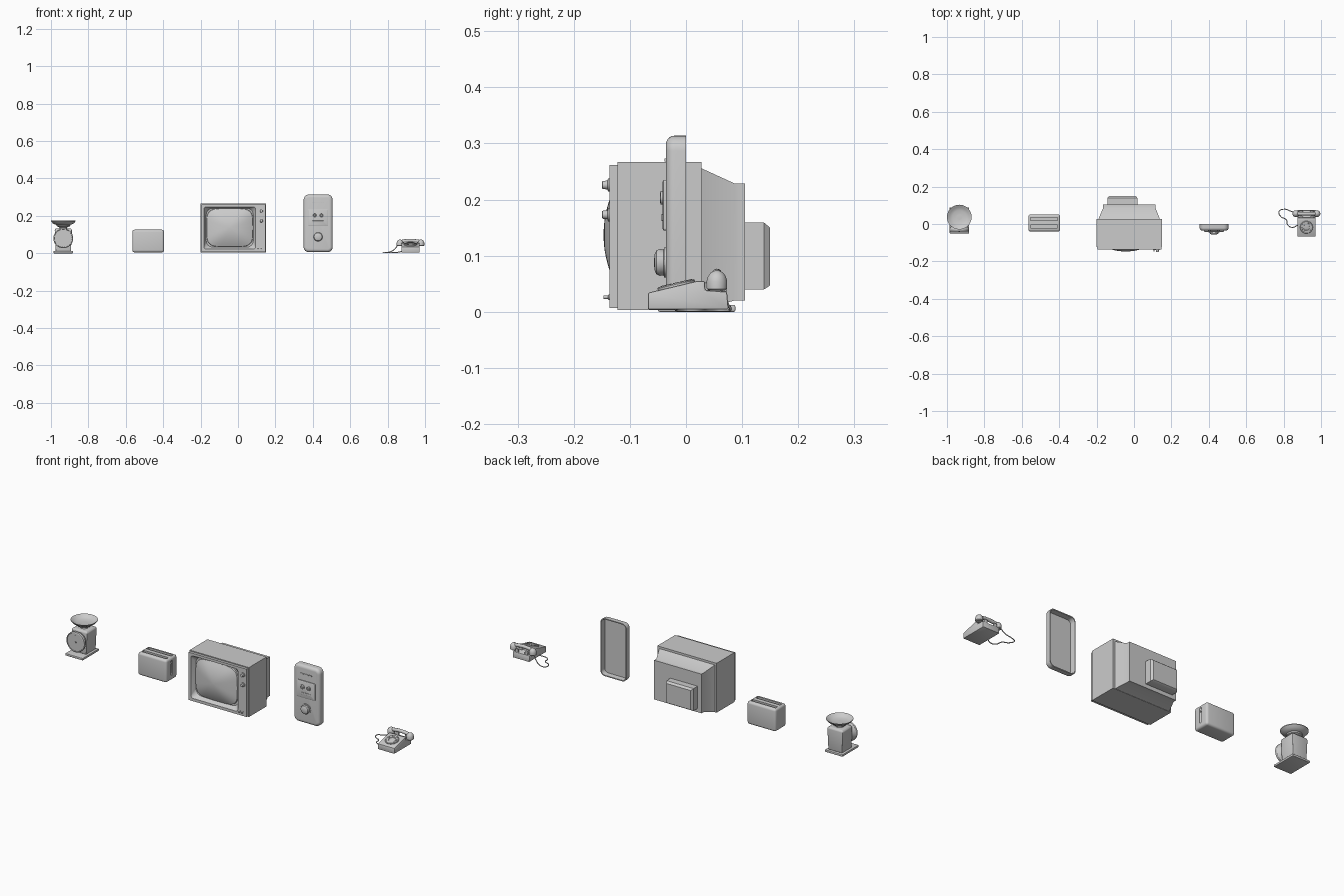
import bpy, bmesh
from math import sin, cos, pi, copysign
from mathutils import Vector

if "Cube" in bpy.data.objects:
    bpy.data.objects.remove(bpy.data.objects["Cube"])


def finish(name, bm, bevel=0, segs=3):
    bmesh.ops.recalc_face_normals(bm, faces=bm.faces[:])
    me = bpy.data.meshes.new(name)
    bm.to_mesh(me)
    bm.free()
    ob = bpy.data.objects.new(name, me)
    bpy.context.collection.objects.link(ob)
    bpy.ops.object.select_all(action='DESELECT')
    ob.select_set(True)
    bpy.context.view_layer.objects.active = ob
    if bevel:
        m = ob.modifiers.new("bevel", 'BEVEL')
        m.width, m.segments = bevel, segs
        bpy.ops.object.modifier_apply(modifier=m.name)
    bpy.ops.object.shade_smooth_by_angle(angle=0.6)
    return ob


def loft(name, rings, bevel=0, segs=3):
    """Skin equal-length rings and cap both ends."""
    bm = bmesh.new()
    vs = [[bm.verts.new(p) for p in r] for r in rings]
    n = len(vs[0])
    for a, b in zip(vs, vs[1:]):
        for i in range(n):
            j = (i + 1) % n
            bm.faces.new((a[i], a[j], b[j], b[i]))
    bm.faces.new(vs[0])
    bm.faces.new(vs[-1])
    return finish(name, bm, bevel, segs)


def rect_z(x0, x1, y0, y1, z):
    return [(x0, y0, z), (x1, y0, z), (x1, y1, z), (x0, y1, z)]


def rect_y(x0, x1, z0, z1, y):
    return [(x0, y, z0), (x1, y, z0), (x1, y, z1), (x0, y, z1)]


def box(name, x0, x1, y0, y1, z0, z1, bevel=0, segs=3):
    return loft(name, [rect_z(x0, x1, y0, y1, z0), rect_z(x0, x1, y0, y1, z1)], bevel, segs)


def rrect(x0, x1, z0, z1, r, y, n=6):
    """Rounded rectangle facing the front."""
    out = []
    for k, (cx, cz) in enumerate([(x1 - r, z1 - r), (x0 + r, z1 - r), (x0 + r, z0 + r), (x1 - r, z0 + r)]):
        for i in range(n + 1):
            a = (k + i / n) * pi / 2
            out.append((cx + r * cos(a), y, cz + r * sin(a)))
    return out


def lathe(name, profile, centre, axis=(0, 0, 1), n=32):
    """Turn (radius, height) pairs around an axis."""
    q = Vector((0, 0, 1)).rotation_difference(Vector(axis))
    rings = [[q @ Vector((r * cos(2 * pi * i / n), r * sin(2 * pi * i / n), h)) + Vector(centre)
              for i in range(n)] for r, h in profile]
    return loft(name, rings)


def cut(ob, cutter):
    m = ob.modifiers.new("cut", 'BOOLEAN')
    m.object, m.operation, m.solver = cutter, 'DIFFERENCE', 'EXACT'
    bpy.ops.object.select_all(action='DESELECT')
    bpy.context.view_layer.objects.active = ob
    ob.select_set(True)
    bpy.ops.object.modifier_apply(modifier=m.name)
    bpy.data.objects.remove(cutter)
    bpy.ops.object.shade_smooth_by_angle(angle=0.6)


FRONT = (0, -1, 0)

# Kitchen scale
sx = -0.934
box("scale_base", sx - .052, sx + .052, -.05, .088, 0, .012, .003)
loft("scale_body", [rect_z(sx - .041, sx + .041, -.005, .076, .012),
                    rect_z(sx - .046, sx + .046, -.005, .078, .125),
                    rect_z(sx - .040, sx + .040, 0, .073, .133)], .003)
lathe("scale_dial", [(.040, 0), (.046, .012), (.053, .022), (.053, .034), (.049, .036), (.048, .033)],
      (sx, -.004, .08), FRONT, 48)
box("scale_needle", sx - .0015, sx + .0015, -.040, -.036, .075, .118)
lathe("scale_needle_hub", [(.005, 0), (.005, .006)], (sx, -.036, .08), FRONT, 16)
lathe("scale_stem", [(.022, .13), (.02, .138), (.036, .145), (.038, .151), (.034, .156)], (sx, .037, 0))
lathe("scale_bowl", [(.024, .149), (.042, .153), (.056, .160), (.066, .171), (.066, .174),
                     (.063, .173), (.052, .163), (.036, .158), (.015, .156)], (sx, .037, 0), n=48)

# Toaster
toaster = box("toaster_body", -.565, -.395, -.04, .052, .005, .126, .012, 4)
for y in (-.013, .026):
    cut(toaster, box("slot_cutter", -.553, -.408, y - .008, y + .008, .04, .2))
cut(toaster, box("lever_cutter", -.401, -.38, -.001, .013, .03, .11, .004))
box("toaster_lever", -.404, -.396, 0, .012, .09, .098, .002)

# Television: cabinet with a sloped screen recess
tv = loft("tv_cabinet", [rect_y(-.196, .146, .007, .262, -.136), rect_y(-.196, .146, .007, .262, -.122),
                         rect_y(-.2, .15, .003, .267, -.122), rect_y(-.2, .15, .003, .267, .028)])
cut(tv, loft("recess_cutter", [rrect(-.184, .096, .02, .25, .008, -.14),
                               rrect(-.170, .082, .033, .24, .035, -.112)]))
loft("tv_back", [rect_y(-.19, .138, .004, .256, .027), rect_y(-.165, .115, .02, .229, .086),
                 rect_y(-.165, .115, .02, .229, .105)])
loft("tv_tube_cover", [rect_y(-.142, .018, .04, .159, .1), rect_y(-.142, .018, .04, .159, .139),
                       rect_y(-.133, .009, .047, .150, .15)])


def super_ring(cx, cz, a, b, y, e=4.5, n=48):
    ring = []
    for i in range(n):
        c, s = cos(2 * pi * i / n), sin(2 * pi * i / n)
        ring.append((cx + a * copysign(abs(c) ** (2 / e), c), y, cz + b * copysign(abs(s) ** (2 / e), s)))
    return ring


rings = [super_ring(-.044, .137, .125, .104, -.110)]
for i in range(9):
    s = 1 - i / 8.2
    rings.append(super_ring(-.044, .137, .123 * s, .102 * s, -.119 - .028 * (1 - s * s), 2.4 + 2.1 * s))
loft("tv_screen", rings)
for i, z in enumerate((.226, .173)):
    lathe(f"tv_knob_{i}", [(.012, 0), (.012, .004), (.008, .005), (.007, .014), (.004, .015)],
          (.125, -.135, z), FRONT, 24)
for i, x in enumerate((.107, .124)):
    lathe(f"tv_small_knob_{i}", [(.005, 0), (.005, .003), (.003, .004), (.003, .012)],
          (x, -.135, .026), FRONT, 16)

# Wall panel: hollow shell with a rounded front
px, X0, X1, Z0, Z1 = .428, .351, .506, .006, .314


def panel_ring(d, y):
    return rrect(X0 + d, X1 - d, Z0 + d, Z1 - d, .027 - d, y)


shell = [panel_ring(.007, -.028), panel_ring(.005, 0), panel_ring(0, 0)]
for i in range(6):
    a = i / 5 * pi / 2
    shell.append(panel_ring(.016 * (1 - cos(a)), -.020 - .016 * sin(a)))
loft("panel_shell", shell)
loft("panel_plate", [rrect(px - .054, px + .054, .145, .235, .004, -.034),
                     rrect(px - .054, px + .054, .145, .235, .004, -.040),
                     rrect(px - .050, px + .050, .149, .231, .003, -.042)])
for i, x in enumerate((px - .018, px + .018)):
    lathe(f"panel_button_{i}", [(.012, 0), (.012, .003), (.009, .004), (.007, .002), (.005, .004)],
          (x, -.042, .203), FRONT, 24)
box("panel_label_strip", px - .03, px + .03, -.044, -.041, .162, .174, .001)
lathe("panel_dial", [(.027, 0), (.027, .004), (.023, .005), (.024, .012), (.021, .018), (.014, .021), (.004, .022)],
      (px, -.035, .088), FRONT, 40)
for i in range(7):
    x = px + (i - 3) * .010
    box(f"panel_vent_{i}", x - .003, x + .003, -.038, -.035, .268, .273)

# Telephone body, side profile extruded across
fx = .922
side = [(-.068, .004), (-.068, .034), (.02, .055), (.034, .055), (.034, .038), (.073, .036), (.076, .004)]
loft("phone_body", [[(x, y, z) for y, z in side] for x in (fx - .049, fx + .049)], .003, 2)
for s in (-1, 1):
    for y in (.036, .068):
        box("phone_cradle", fx + s * .028 - .009, fx + s * .028 + .009, y - .004, y + .004, .034, .052, .002)

# Dial on the sloped top
tilt = Vector((0, -.02, .088)).normalized()
dial = Vector((fx, -.017, .0462))
lathe("phone_dial", [(.034, -.002), (.034, .003), (.032, .005), (.017, .005), (.016, .003), (.004, .004)],
      dial, tilt, 40)
up = Vector((0, .088, .02)).normalized()
for i in range(10):
    a = 2 * pi * (i + .5) / 12 - pi / 4
    p = dial + (Vector((1, 0, 0)) * cos(a) + up * sin(a)) * .025
    lathe(f"phone_finger_hole_{i}", [(.005, .004), (.005, .006), (.0035, .006), (.003, .005)], p, tilt, 12)


def tube(name, pts, r, res=4):
    cu = bpy.data.curves.new(name, 'CURVE')
    cu.dimensions = '3D'
    cu.bevel_depth, cu.bevel_resolution, cu.resolution_u = r, res, 8
    cu.use_fill_caps = True
    sp = cu.splines.new('BEZIER')
    sp.bezier_points.add(len(pts) - 1)
    for bp, p in zip(sp.bezier_points, pts):
        bp.co = p
        bp.handle_left_type = bp.handle_right_type = 'AUTO'
    ob = bpy.data.objects.new(name, cu)
    bpy.context.collection.objects.link(ob)


# Handset and cord
tube("handset_handle", [(fx - .058, .055, .060), (fx - .03, .055, .066), (fx + .03, .055, .066),
                        (fx + .058, .055, .060)], .009)
for s in (-1, 1):
    lathe("handset_cup", [(.014, .038), (.018, .041), (.0185, .054), (.016, .063), (.011, .070), (.003, .074)],
          (fx + s * .056, .055, 0), n=28)
tube("phone_cord", [(.855, .062, .045), (.835, .07, .02), (.80, .079, .004), (.775, .066, .003),
                    (.785, .04, .003), (.815, .022, .003), (.822, -.005, .003), (.845, -.018, .004),
                    (.878, -.005, .010)], .0025, 2)
